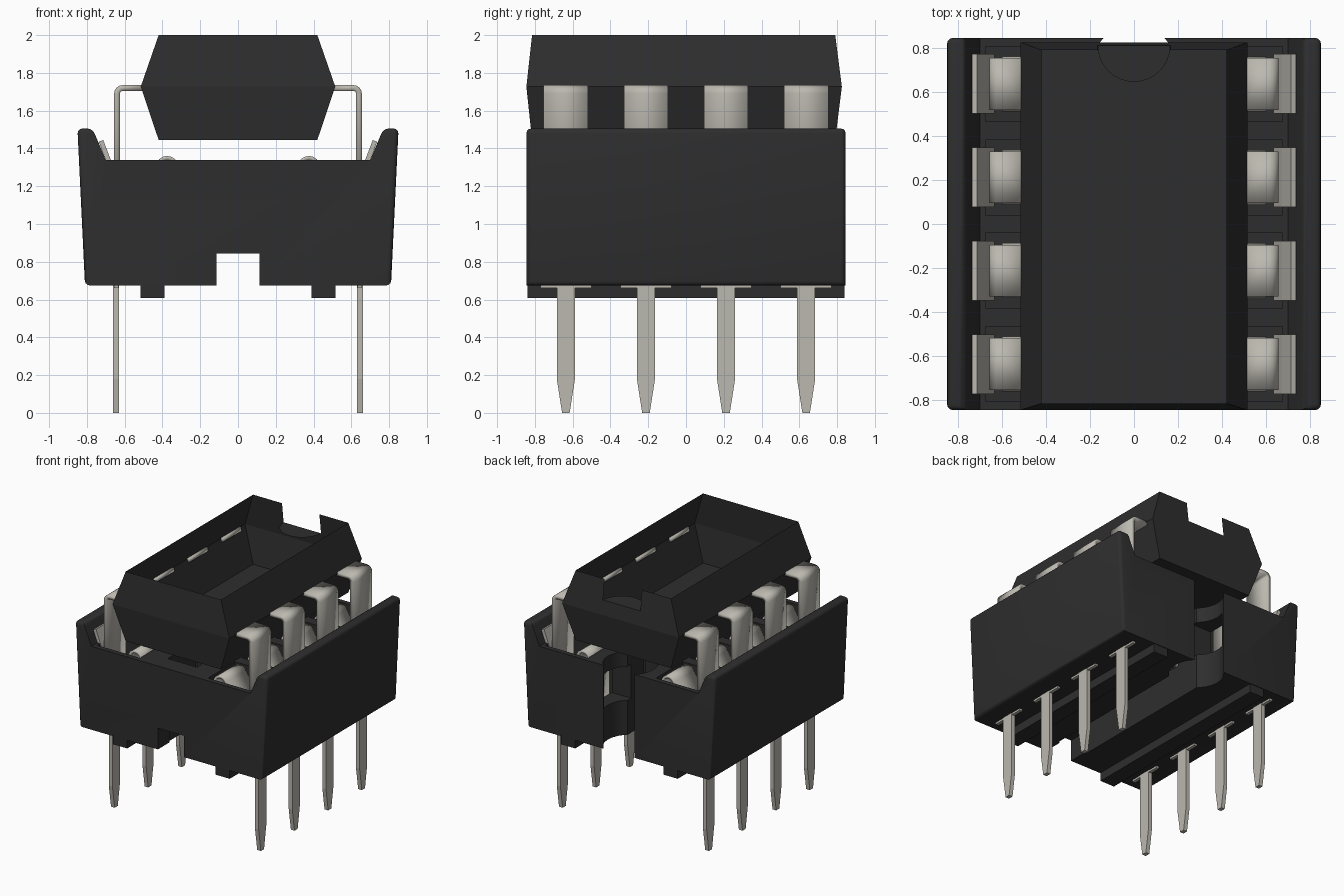
import bpy, bmesh, math
from mathutils import Vector

if "Cube" in bpy.data.objects:
    bpy.data.objects.remove(bpy.data.objects["Cube"], do_unlink=True)


def material(name, rgb, rough):
    m = bpy.data.materials.new(name)
    m.use_nodes = True
    m.diffuse_color = (*rgb, 1)
    b = m.node_tree.nodes["Principled BSDF"]
    b.inputs["Base Color"].default_value = (*rgb, 1)
    b.inputs["Roughness"].default_value = rough
    return m


PLASTIC = material("black plastic", (0.027, 0.027, 0.027), 0.6)
METAL = material("tin grey", (0.50, 0.48, 0.43), 0.4)
ROWS = [-0.636, -0.212, 0.212, 0.636]


def finish(bm, name, mat, normals=True):
    if normals:
        bmesh.ops.recalc_face_normals(bm, faces=bm.faces)
    me = bpy.data.meshes.new(name)
    bm.to_mesh(me)
    bm.free()
    ob = bpy.data.objects.new(name, me)
    bpy.context.collection.objects.link(ob)
    me.materials.append(mat)
    return ob


def prism(bm, points, direction):
    """Extrude a closed planar outline along a vector."""
    f = bm.faces.new([bm.verts.new(p) for p in points])
    r = bmesh.ops.extrude_face_region(bm, geom=[f])
    vs = [v for v in r["geom"] if isinstance(v, bmesh.types.BMVert)]
    bmesh.ops.translate(bm, verts=vs, vec=Vector(direction))


def box(bm, x0, x1, y0, y1, z0, z1):
    x0, x1 = min(x0, x1), max(x0, x1)
    prism(bm, [(x0, y0, z0), (x1, y0, z0), (x1, y1, z0), (x0, y1, z0)], (0, 0, z1 - z0))


def cut(ob, bm):
    """Subtract a temporary cutter from an object."""
    cutter = finish(bm, "cutter", PLASTIC)
    cutter.hide_render = True
    mod = ob.modifiers.new("cut", "BOOLEAN")
    mod.operation, mod.solver, mod.object = "DIFFERENCE", "EXACT", cutter
    bpy.context.view_layer.objects.active = ob
    bpy.ops.object.modifier_apply(modifier=mod.name)
    bpy.data.objects.remove(cutter, do_unlink=True)


def strip(name, path, y, side, width, thick):
    """Bent sheet metal: an xz path given a width and a thickness."""
    bm = bmesh.new()
    rows = [[bm.verts.new((side * x, y + s * width / 2, z)) for s in (-1, 1)] for x, z in path]
    for a, b in zip(rows, rows[1:]):
        bm.faces.new((a[0], a[1], b[1], b[0]))
    ob = finish(bm, name, METAL)
    mod = ob.modifiers.new("thickness", "SOLIDIFY")
    mod.thickness, mod.offset, mod.use_even_offset = thick, 0, True
    return ob


def smooth(ob):
    bpy.ops.object.select_all(action="DESELECT")
    ob.select_set(True)
    bpy.context.view_layer.objects.active = ob
    bpy.ops.object.shade_smooth_by_angle(angle=math.radians(35))


# Socket housing: flared trough section with rounded outer edges
bm = bmesh.new()
half = [(0.81, 0.675), (0.85, 1.505), (0.77, 1.505), (0.70, 1.34)]
outline = half + [(-x, z) for x, z in reversed(half)]
prism(bm, [(x, -0.845, z) for x, z in outline], (0, 1.69, 0))
outer = [e for e in bm.edges if all(abs(v.co.x) > 0.75 for v in e.verts)
         and e.verts[0].co.x * e.verts[1].co.x > 0]
bmesh.ops.bevel(bm, geom=outer, offset=0.025, segments=3, profile=0.5, affect="EDGES")
housing = finish(bm, "socket_housing", PLASTIC)

# Centre channel, open at the back
bm = bmesh.new()
box(bm, -0.13, 0.13, -0.70, 1.0, 0.5, 1.6)
cut(housing, bm)

# Rounded recess inside the back opening
bm = bmesh.new()
prism(bm, [(0.2 * math.cos(i * math.pi / 12), 0.70 + 0.2 * math.sin(i * math.pi / 12), 0.5)
           for i in range(24)], (0, 0, 1.1))
bmesh.ops.delete(bm, geom=[], context="VERTS")
cut(housing, bm)

# Slot under the front wall
bm = bmesh.new()
box(bm, -0.115, 0.115, -1.0, -0.2, 0.5, 0.845)
cut(housing, bm)

# Contact cells and their inner windows
cells, windows = bmesh.new(), bmesh.new()
for side in (-1, 1):
    for y in ROWS:
        box(cells, side * 0.30, side * 0.675, y - 0.17, y + 0.17, 0.78, 1.6)
        box(windows, side * 0.05, side * 0.35, y - 0.13, y + 0.13, 0.95, 1.22)
cut(housing, cells)
cut(housing, windows)
smooth(housing)

# Standoff rails under the housing
for side, label in ((1, "left"), (-1, "right")):
    bm = bmesh.new()
    box(bm, side * 0.39, side * 0.515, -0.84, 0.84, 0.607, 0.70)
    finish(bm, label + "_standoff_rail", PLASTIC)

# Chip body: open-topped shell with slanted walls
bm = bmesh.new()


def ring(x, y0, y1, z):
    return [bm.verts.new(p) for p in ((-x, y0, z), (x, y0, z), (x, y1, z), (-x, y1, z))]


low = ring(0.42, -0.815, 0.79, 1.445)
mid = ring(0.515, -0.845, 0.825, 1.727)
top = ring(0.42, -0.815, 0.79, 2.0)
bm.faces.new(low[::-1])
for i in range(4):
    j = (i + 1) % 4
    bm.faces.new((low[i], low[j], mid[j], mid[i]))
    if i != 2:
        bm.faces.new((mid[i], mid[j], top[j], top[i]))
# Back wall with the orientation notch, and its half-round shelf
R, ZS, YS = 0.165, 1.84, 0.8105
notch = [bm.verts.new(p) for p in ((-R, 0.79, 2.0), (-R, YS, ZS), (R, YS, ZS), (R, 0.79, 2.0))]
bm.faces.new([mid[2], mid[3], top[3]] + notch + [top[2]])
arc = [bm.verts.new((R * math.cos(a), YS - R * math.sin(a), ZS))
       for a in (math.pi * i / 16 for i in range(1, 16))]
bm.faces.new([notch[2]] + [notch[1]] + arc[::-1])
finish(bm, "chip_body", PLASTIC, normals=False)

# Chip leads, spring contacts and socket pins
lead_path = [(0.495, 1.72)] + [
    (0.61 + 0.031 * math.sin(a), 1.689 + 0.031 * math.cos(a))
    for a in (math.pi / 8 * i for i in range(5))] + [(0.641, 0.95)]
outer_path = [(0.725, 1.44), (0.685, 1.335), (0.645, 1.2), (0.645, 0.66)]
inner_path = [(0.325, 0.80), (0.325, 1.29)] + [
    (0.375 - 0.05 * math.cos(a), 1.30 + 0.05 * math.sin(a))
    for a in (math.pi / 8 * i for i in range(1, 8))] + [(0.46, 1.25), (0.59, 1.06), (0.56, 0.80)]
for side, label in ((1, "left"), (-1, "right")):
    for n, y in enumerate(ROWS, 1):
        smooth(strip(f"{label}_chip_lead_{n}", lead_path, y, side, 0.235, 0.03))
        strip(f"{label}_outer_contact_{n}", outer_path, y, side, 0.27, 0.025)
        smooth(strip(f"{label}_inner_contact_{n}", inner_path, y, side, 0.25, 0.02))
        bm = bmesh.new()
        shape = [(-0.02, 0), (0.02, 0), (0.048, 0.18), (0.048, 0.80), (-0.048, 0.80), (-0.048, 0.18)]
        prism(bm, [(side * 0.645 - 0.016, y + dy, z) for dy, z in shape], (0.032, 0, 0))
        finish(bm, f"{label}_socket_pin_{n}", METAL)
